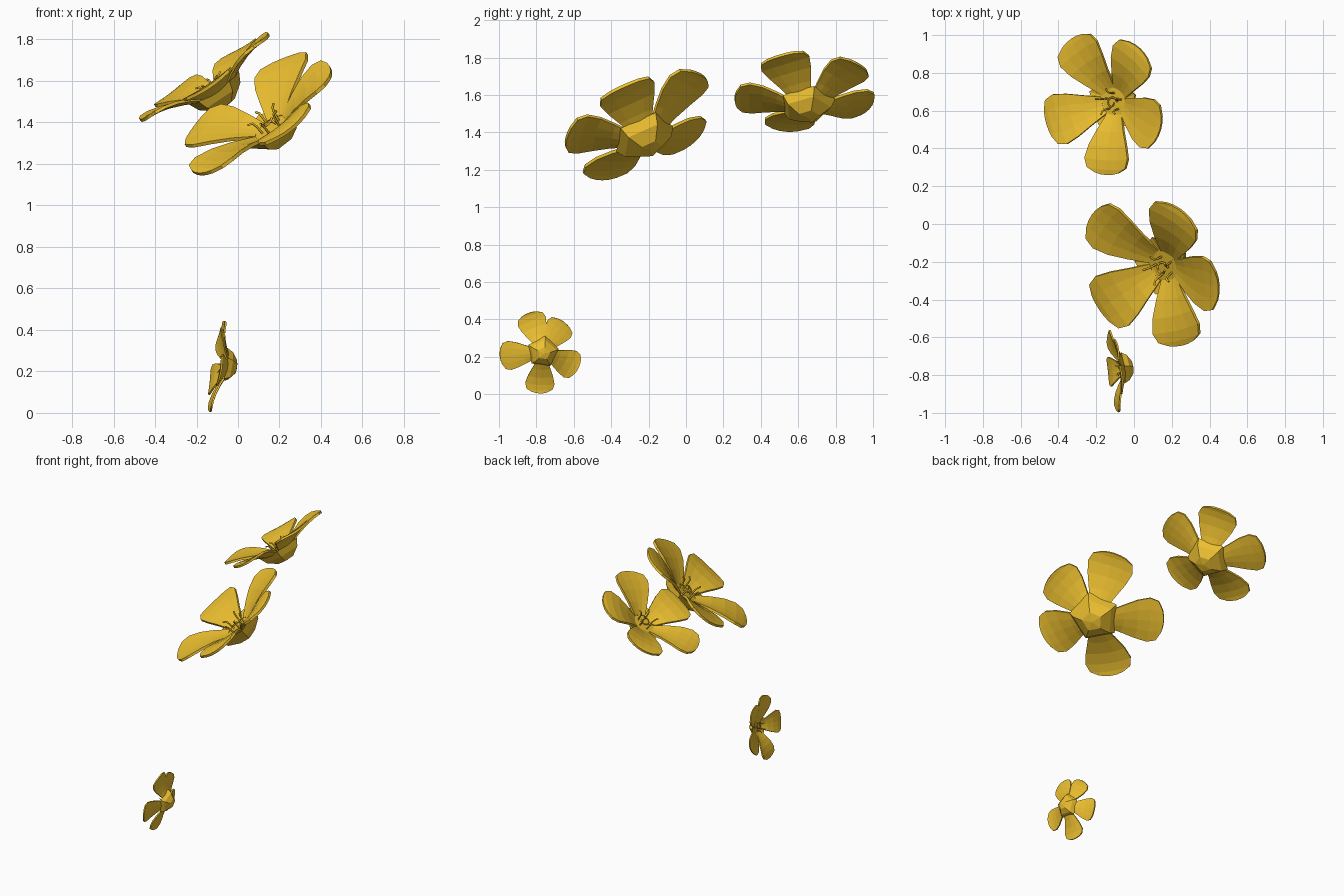
import bpy, bmesh, math
from mathutils import Vector

if "Cube" in bpy.data.objects:
    bpy.data.objects.remove(bpy.data.objects["Cube"])

yellow = bpy.data.materials.new("petal_yellow")
yellow.diffuse_color = (0.85, 0.53, 0.03, 1)
yellow.use_nodes = True
yellow.node_tree.nodes["Principled BSDF"].inputs["Base Color"].default_value = yellow.diffuse_color


def add_mesh(name, bm):
    bmesh.ops.recalc_face_normals(bm, faces=bm.faces)
    me = bpy.data.meshes.new(name)
    bm.to_mesh(me)
    bm.free()
    ob = bpy.data.objects.new(name, me)
    me.materials.append(yellow)
    bpy.context.collection.objects.link(ob)
    return ob


def add_tube(name, paths, radius):
    cu = bpy.data.curves.new(name, 'CURVE')
    cu.dimensions = '3D'
    cu.bevel_depth = radius
    cu.bevel_resolution = 1
    cu.use_fill_caps = True
    cu.materials.append(yellow)
    for pts in paths:
        sp = cu.splines.new('POLY')
        sp.points.add(len(pts) - 1)
        for p, co in zip(sp.points, pts):
            p.co = (*co, 1)
    ob = bpy.data.objects.new(name, cu)
    bpy.context.collection.objects.link(ob)


# Petal stations: distance out, height, half width (in flower radii)
PETAL = [(.2, -.23, .12), (.42, -.12, .22), (.62, -.045, .31),
         (.8, -.005, .36), (.93, .005, .32), (1.0, 0, .19)]
# Five-sided cup profile: radius, height
CUP = [(.16, -.42), (.33, -.30), (.40, -.17), (.22, -.22)]


def flower(name, normal, tips):
    n = Vector(normal).normalized()
    tips = [Vector(t) for t in tips]
    c = sum(tips, Vector()) / 5
    R = sum((t - c).length for t in tips) / 5
    ax = Vector((0, 0, 1)) if abs(n.z) < .5 else Vector((1, 0, 0))
    ax = (ax - n * ax.dot(n)).normalized()
    ay = n.cross(ax)

    def polar(r, a, h):
        return c + R * (r * (math.cos(a) * ax + math.sin(a) * ay) + h * n)

    # Petals, each reaching from the cup to its own tip
    bm = bmesh.new()
    sx = sy = 0
    for t in tips:
        d = t - c
        off = d.dot(n)
        u = d - off * n
        L = u.length
        u.normalize()
        side = n.cross(u)
        a = math.atan2(u.dot(ay), u.dot(ax))
        sx += math.cos(5 * a)
        sy += math.sin(5 * a)
        grid = []
        for r, h, w in PETAL:
            row = []
            for s in (-1, -.5, 0, .5, 1):
                rr = r - .03 * s * s
                row.append(bm.verts.new(
                    c + u * L * rr + n * (off * r + R * (h + .05 * w * s * s))
                    + side * R * w * s))
            grid.append(row)
        for r0, r1 in zip(grid, grid[1:]):
            for i in range(4):
                bm.faces.new((r0[i], r0[i + 1], r1[i + 1], r1[i]))
    petals = add_mesh(name + "_petals", bm)
    mod = petals.modifiers.new("thickness", 'SOLIDIFY')
    mod.thickness = .04 * R
    mod.offset = 0

    # Cup behind the petals, corners in the gaps
    phase = math.atan2(sy, sx) / 5 + math.pi / 5
    step = math.tau / 5
    bm = bmesh.new()
    rings = [[bm.verts.new(polar(r, phase + k * step, h)) for k in range(5)]
             for r, h in CUP]
    for r0, r1 in zip(rings, rings[1:]):
        for k in range(5):
            j = (k + 1) % 5
            bm.faces.new((r0[k], r0[j], r1[j], r1[k]))
    for ring, h in ((rings[0], -.44), (rings[-1], -.22)):
        tip = bm.verts.new(polar(0, 0, h))
        for k in range(5):
            bm.faces.new((ring[k], ring[(k + 1) % 5], tip))
    add_mesh(name + "_cup", bm)

    # Bent stamens around a small curled pistil
    stamens = []
    for k in range(5):
        a = phase + k * step
        stamens.append([polar(.12, a, -.23), polar(.13, a, -.12),
                        polar(.15, a, -.06), polar(.2, a + .1, -.04)])
    add_tube(name + "_stamens", stamens, .013 * R)
    curl = [polar(.065, i * math.tau / 8, -.2 + .01 * i) for i in range(9)]
    add_tube(name + "_pistil", [curl], .013 * R)


flower("large_flower", (-.538, -.370, .758), [
    (-.22, .05, 1.36), (.24, .08, 1.71), (.45, -.33, 1.65),
    (.26, -.64, 1.37), (-.18, -.45, 1.15)])
flower("middle_flower", (-.558, -.09, .825), [
    (-.14, .26, 1.57), (.14, .5, 1.81), (.03, .93, 1.76),
    (-.33, .98, 1.53), (-.46, .53, 1.41)])
flower("small_flower", (-1, -.1, .163), [
    (-.06, -.84, .435), (-.086, -.65, .385), (-.133, -.575, .14),
    (-.133, -.785, .005), (-.082, -.995, .2)])
